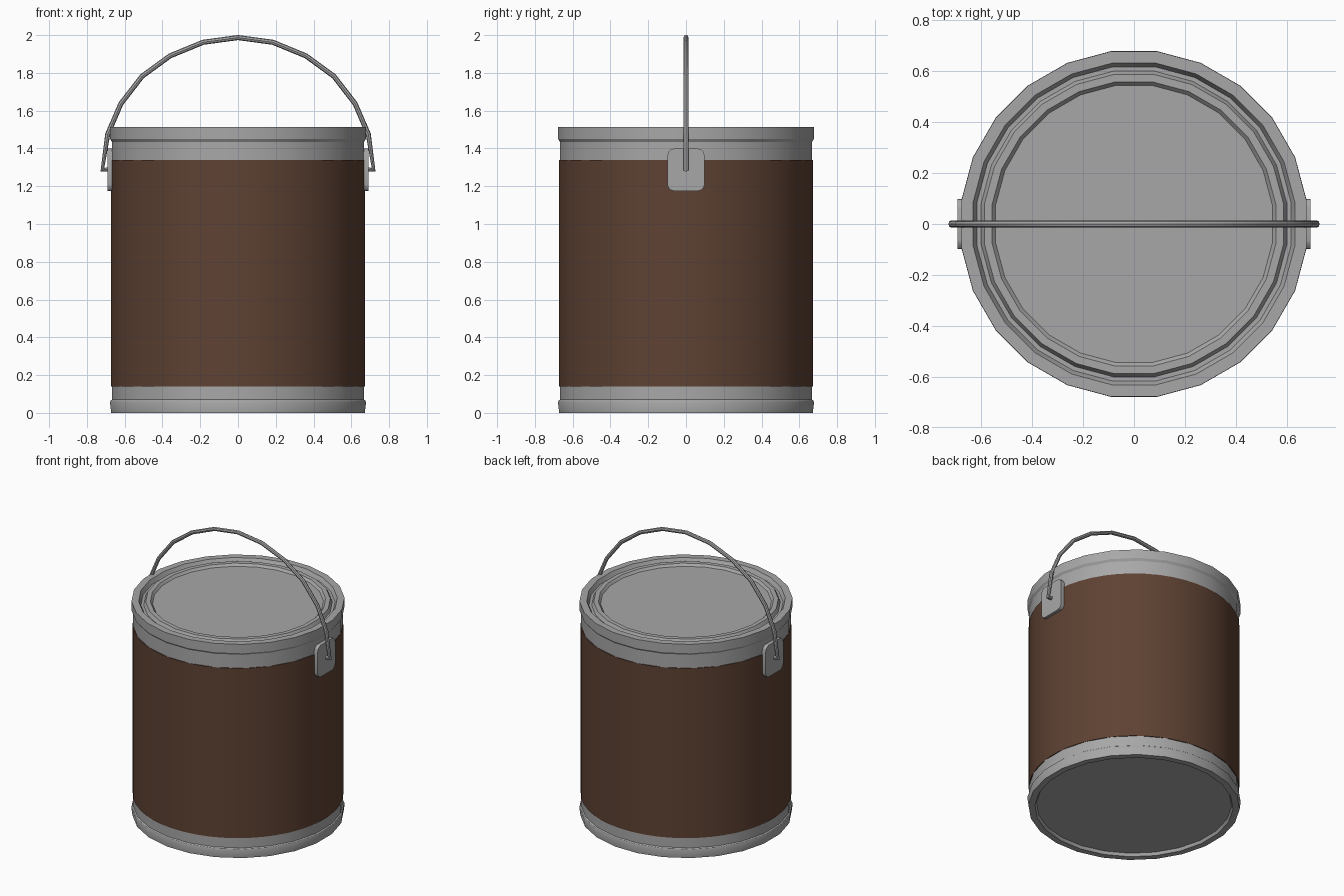
import bpy, bmesh, math

cube = bpy.data.objects.get("Cube")
if cube:
    bpy.data.objects.remove(cube, do_unlink=True)


def material(name, rgb):
    m = bpy.data.materials.new(name)
    m.use_nodes = True
    m.diffuse_color = (*rgb, 1)
    m.node_tree.nodes["Principled BSDF"].inputs["Base Color"].default_value = (*rgb, 1)
    return m


metal = material("grey metal", (0.39, 0.39, 0.395))
brown = material("brown label", (0.112, 0.054, 0.033))


def activate(ob):
    bpy.ops.object.select_all(action='DESELECT')
    ob.select_set(True)
    bpy.context.view_layer.objects.active = ob


def finish(name, bm, mat, angle=30):
    bmesh.ops.remove_doubles(bm, verts=bm.verts, dist=0.0002)
    bmesh.ops.recalc_face_normals(bm, faces=bm.faces)
    me = bpy.data.meshes.new(name)
    bm.to_mesh(me)
    bm.free()
    me.materials.append(mat)
    ob = bpy.data.objects.new(name, me)
    bpy.context.collection.objects.link(ob)
    activate(ob)
    bpy.ops.object.shade_smooth_by_angle(angle=math.radians(angle))
    return ob


def lathe(name, profile, sides, mat):
    """Spin (radius, height) points round z, with a flat side facing each axis."""
    bm = bmesh.new()
    a0 = math.pi / sides
    vs = [bm.verts.new((r * math.cos(a0), r * math.sin(a0), z)) for r, z in profile]
    es = [bm.edges.new(pair) for pair in zip(vs, vs[1:])]
    bmesh.ops.spin(bm, geom=vs + es, cent=(0, 0, 0), axis=(0, 0, 1),
                   angle=math.tau, steps=sides, use_duplicate=False)
    return finish(name, bm, mat)


# Can shell: recessed base, bottom bead, wall, top bead and rim
lathe("can_body", [
    (0, 0.02), (0.625, 0.02), (0.635, 0), (0.677, 0), (0.684, 0.055),
    (0.680, 0.065), (0.673, 0.07), (0.673, 1.435), (0.683, 1.45),
    (0.683, 1.513), (0.637, 1.513), (0.62, 1.48), (0, 1.48)], 24, metal)

# Pressed lid with a raised ring and a shallow sunken centre
lathe("lid", [
    (0.622, 1.484), (0.605, 1.484), (0.592, 1.508), (0.562, 1.508),
    (0.548, 1.492), (0, 1.492)], 24, metal)

# Paper label wrapped round the wall
lathe("label", [(0.668, 0.14), (0.6745, 0.14), (0.6745, 1.34), (0.668, 1.34)], 48, brown)

# Rounded handle plates on both sides
for side, sign in (("left", 1), ("right", -1)):
    bm = bmesh.new()
    bmesh.ops.create_cube(bm, size=1)
    for v in bm.verts:
        v.co = (sign * 0.676 + v.co.x * 0.032, v.co.y * 0.196, 1.287 + v.co.z * 0.224)
    corners = [e for e in bm.edges
               if abs(e.verts[0].co.x - e.verts[1].co.x) > 0.01]
    bmesh.ops.bevel(bm, geom=corners, offset=0.035, segments=3, profile=0.5,
                    affect='EDGES')
    finish(side + "_handle_plate", bm, metal)

# Wire handle: half path mirrored, ends turned in to the plates
half = [(0.675, 1.29), (0.718, 1.287), (0.69, 1.475), (0.62, 1.637),
        (0.508, 1.782), (0.36, 1.89), (0.185, 1.962)]
path = [(-x, z) for x, z in half] + [(0, 1.987)] + half[::-1]
cu = bpy.data.curves.new("wire_handle", 'CURVE')
cu.dimensions = '3D'
cu.bevel_depth = 0.0135
cu.bevel_resolution = 2
cu.use_fill_caps = True
sp = cu.splines.new('POLY')
sp.points.add(len(path) - 1)
for p, (x, z) in zip(sp.points, path):
    p.co = (x, 0, z, 1)
cu.materials.append(metal)
handle = bpy.data.objects.new("wire_handle", cu)
bpy.context.collection.objects.link(handle)
activate(handle)
bpy.ops.object.convert(target='MESH')
bpy.ops.object.shade_smooth_by_angle(angle=math.radians(30))
